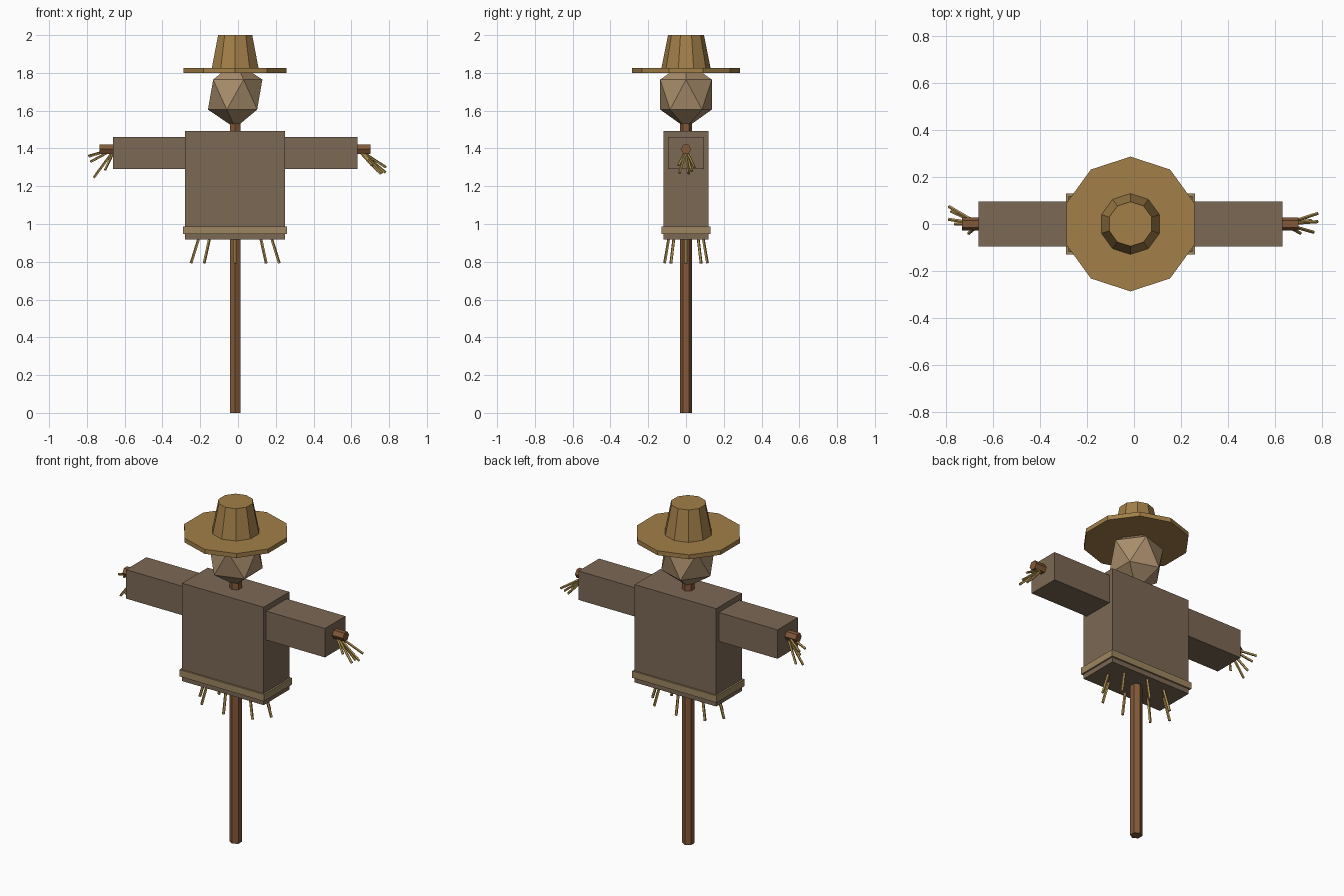
import bpy, math
from mathutils import Vector

if "Cube" in bpy.data.objects:
    bpy.data.objects.remove(bpy.data.objects["Cube"])

CX = -0.015  # the post stands slightly off centre


def material(name, rgb):
    m = bpy.data.materials.new(name)
    m.diffuse_color = (*rgb, 1)
    m.use_nodes = True
    m.node_tree.nodes["Principled BSDF"].inputs["Base Color"].default_value = m.diffuse_color
    return m


WOOD = material("wood", (0.23, 0.10, 0.04))
CLOTH = material("cloth", (0.20, 0.14, 0.09))
SACK = material("sacking", (0.40, 0.27, 0.15))
ROPE = material("rope", (0.34, 0.24, 0.12))
HAT = material("hat_straw", (0.36, 0.21, 0.065))
STRAW = material("straw", (0.48, 0.32, 0.09))


def finish(name, mat):
    o = bpy.context.object
    o.name = name
    o.data.materials.append(mat)
    return o


def box(name, loc, size, mat):
    bpy.ops.mesh.primitive_cube_add(size=1, location=loc)
    bpy.context.object.scale = size
    return finish(name, mat)


def cone(name, sides, r1, r2, z0, z1, mat):
    bpy.ops.mesh.primitive_cone_add(vertices=sides, radius1=r1, radius2=r2,
                                    depth=z1 - z0, location=(CX, 0, (z0 + z1) / 2))
    return finish(name, mat)


def strand(name, a, b, r=0.008):
    a, b = Vector(a), Vector(b)
    bpy.ops.mesh.primitive_cylinder_add(vertices=5, radius=r, depth=(b - a).length,
                                        location=(a + b) / 2)
    bpy.context.object.rotation_euler = (b - a).to_track_quat('Z', 'Y').to_euler()
    return finish(name, STRAW)


# Post and crossbar
cone("post", 6, 0.033, 0.033, 0, 1.68, WOOD)
bar = cone("crossbar", 6, 0.028, 0.028, 1.396 - 0.717, 1.396 + 0.717, WOOD)
bar.rotation_euler = (0, math.pi / 2, 0)

# Shirt, sleeves and rope belt
box("shirt", (CX, 0, 1.205), (0.53, 0.238, 0.575), CLOTH)
box("belt", (CX, 0, 0.966), (0.55, 0.258, 0.04), ROPE)
for side, label in ((-1, "left"), (1, "right")):
    box(label + "_sleeve", (CX + side * 0.4485, 0, 1.376), (0.397, 0.19, 0.17), CLOTH)

# Sack head
bpy.ops.mesh.primitive_ico_sphere_add(subdivisions=1, radius=0.161, location=(CX, 0, 1.685))
bpy.context.object.scale = (1, 1, 1.1)
finish("head", SACK)

# Hat
cone("hat_brim", 10, 0.287, 0.287, 1.80, 1.826, HAT)
cone("hat_crown", 10, 0.132, 0.095, 1.815, 2.0, HAT)

# Straw below the shirt, splayed around an oval
for i in range(8):
    c, s = math.cos(i * math.pi / 4), math.sin(i * math.pi / 4)
    strand("hem_straw", (CX + 0.184 * c, 0.086 * s, 0.95), (CX + 0.233 * c, 0.113 * s, 0.792))

# Straw hands
left = [(-0.763, 0.0, 1.245), (-0.75, 0.05, 1.265), (-0.79, 0.02, 1.357),
        (-0.79, 0.075, 1.36), (-0.705, -0.04, 1.285), (-0.78, 0.055, 1.33)]
right = [(0.782, 0.01, 1.272), (0.765, -0.035, 1.27), (0.783, 0.045, 1.30),
         (0.74, 0.03, 1.28), (0.71, -0.04, 1.31), (0.755, 0.015, 1.265)]
for label, x, tips in (("left", -0.65, left), ("right", 0.63, right)):
    for tip in tips:
        strand(label + "_hand_straw", (x, tip[1] * -0.1, 1.40), tip, 0.007)
